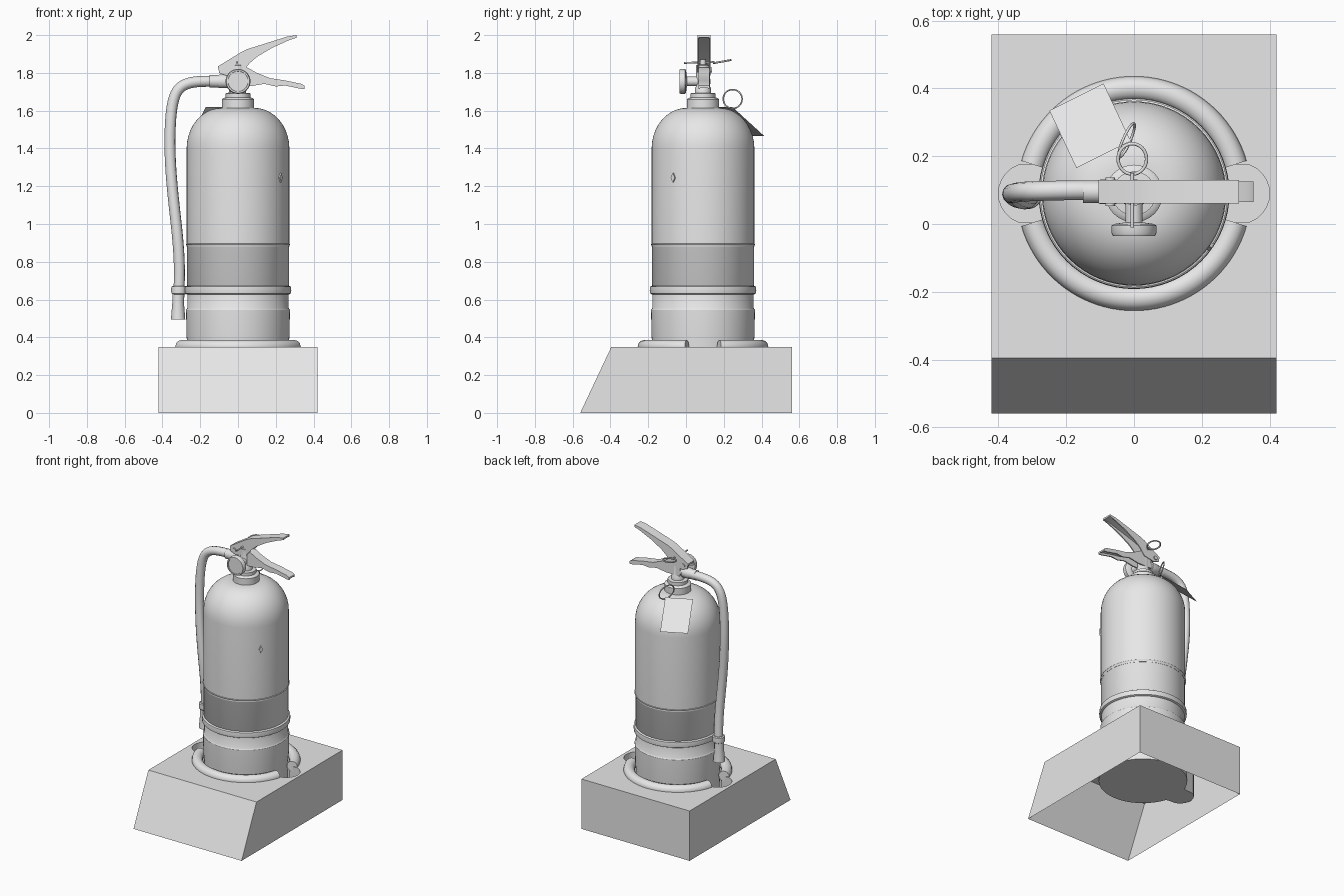
import bpy, bmesh, math
from math import cos, sin, pi, radians
from mathutils import Vector, Matrix

if "Cube" in bpy.data.objects:
    bpy.data.objects.remove(bpy.data.objects["Cube"])

CY = 0.09  # the tank axis lies behind the stand's centre
grey = bpy.data.materials.new("plain_grey")
grey.diffuse_color = (0.8, 0.8, 0.8, 1)
grey.use_nodes = True
grey.node_tree.nodes["Principled BSDF"].inputs["Base Color"].default_value = grey.diffuse_color


def finish(name, bm, smooth=None, recalc=True):
    if recalc:
        bmesh.ops.recalc_face_normals(bm, faces=bm.faces)
    me = bpy.data.meshes.new(name)
    bm.to_mesh(me)
    bm.free()
    me.materials.append(grey)
    ob = bpy.data.objects.new(name, me)
    bpy.context.collection.objects.link(ob)
    if smooth:
        bpy.ops.object.select_all(action='DESELECT')
        ob.select_set(True)
        bpy.context.view_layer.objects.active = ob
        bpy.ops.object.shade_smooth_by_angle(angle=radians(smooth))
    return ob


def lathe(name, profile, origin=(0, CY, 0), axis=(0, 0, 1), n=64, smooth=35):
    """Spin (radius, height) points around an axis; ends are capped."""
    bm = bmesh.new()
    rot = Vector((0, 0, 1)).rotation_difference(Vector(axis)).to_matrix()
    rings = [[bm.verts.new(rot @ Vector((r * cos(2 * pi * i / n), r * sin(2 * pi * i / n), h)) + Vector(origin))
              for i in range(n)] for r, h in profile]
    for a, b in zip(rings, rings[1:]):
        for i in range(n):
            j = (i + 1) % n
            bm.faces.new((a[i], a[j], b[j], b[i]))
    bm.faces.new(rings[0])
    bm.faces.new(rings[-1])
    return finish(name, bm, smooth)


def slab(name, pts, y0, y1):
    """Extrude an (x, z) outline between two y values."""
    bm = bmesh.new()
    a = [bm.verts.new((x, y0, z)) for x, z in pts]
    b = [bm.verts.new((x, y1, z)) for x, z in pts]
    bm.faces.new(a)
    bm.faces.new(b)
    for i in range(len(pts)):
        j = (i + 1) % len(pts)
        bm.faces.new((a[i], a[j], b[j], b[i]))
    return finish(name, bm, 30)


def tube(name, pts, r, kind='POLY', cyclic=False):
    cu = bpy.data.curves.new(name, 'CURVE')
    cu.dimensions = '3D'
    cu.bevel_depth, cu.bevel_resolution, cu.use_fill_caps = r, 4, True
    cu.resolution_u = 8
    sp = cu.splines.new(kind)
    sp.points.add(len(pts) - 1)
    for p, co in zip(sp.points, pts):
        p.co = (*co, 1)
    sp.use_cyclic_u = cyclic
    if kind == 'NURBS':
        sp.order_u, sp.use_endpoint_u = 4, True
    cu.materials.append(grey)
    ob = bpy.data.objects.new(name, cu)
    bpy.context.collection.objects.link(ob)
    return ob


# Stand: open-bottomed box with a sloped front and a recessed socket
bm = bmesh.new()
low = [bm.verts.new(p) for p in ((-.42, -.56, 0), (.42, -.56, 0), (.42, .56, 0), (-.42, .56, 0))]
top = [bm.verts.new(p) for p in ((-.42, -.395, .35), (.42, -.395, .35), (.42, .56, .35), (-.42, .56, .35))]
for i in range(4):
    j = (i + 1) % 4
    bm.faces.new((low[i], low[j], top[j], top[i]))
edges = [bm.edges.get((top[i], top[(i + 1) % 4])) for i in range(4)]
N, C, L = 128, .31, .09
rim = []
for i in range(N):
    t = 2 * pi * i / N
    d, s = .285, L * L - (C * sin(t)) ** 2
    if s > 0:  # round pockets on both sides of the socket
        d = max(d, C * abs(cos(t)) + math.sqrt(s))
    rim.append(bm.verts.new((d * cos(t), CY + d * sin(t), .35)))
edges += [bm.edges.new((rim[i], rim[(i + 1) % N])) for i in range(N)]
bmesh.ops.triangle_fill(bm, edges=edges, use_beauty=True)
floor = [bm.verts.new((v.co.x, v.co.y, .15)) for v in rim]
for i in range(N):
    j = (i + 1) % N
    bm.faces.new((rim[i], rim[j], floor[j], floor[i]))
bm.faces.new(floor)
bmesh.ops.recalc_face_normals(bm, faces=bm.faces)
for f in bm.faces:
    f.normal_update()
if any(f.normal.z < -.5 and f.calc_center_median().z > .3 for f in bm.faces):
    bmesh.ops.reverse_faces(bm, faces=bm.faces)
finish("stand", bm, 30, recalc=False)

# Padded rim around the socket, broken at the pockets
for name, a0 in (("rim_back", 16), ("rim_front", 196)):
    tube(name, [(.31 * cos(radians(a0 + 148 * i / 40)), CY + .31 * sin(radians(a0 + 148 * i / 40)), .35)
                for i in range(41)], .036)

# Tank: lower shell, recessed band, upper shell with dome
lathe("tank_bottom", [(.24, .155), (.265, .175), (.268, .36), (.272, .40), (.275, .545), (.268, .555), (.268, .68)])
lathe("tank_band", [(.262, .665), (.2705, .675), (.2705, .885), (.277, .894), (.262, .899)], smooth=60)
dome = [(.085 + .187 * cos(radians(a)), 1.40 + .215 * sin(radians(a))) for a in range(0, 91, 9)]
lathe("tank_top", [(.272, .88)] + dome)
lathe("neck_collar", [(.085, 1.60), (.085, 1.66), (.078, 1.667), (.065, 1.67), (.065, 1.692), (.04, 1.695)], n=32)

# Strap with a clip loop around the hose
strap = [(.272, .628), (.280, .633), (.282, .65), (.280, .668), (.272, .673)]
lathe("strap", strap)
lathe("hose_clip", [(.034, .628), (.04, .633), (.041, .65), (.04, .668), (.034, .673)], (-.313, .085, 0), n=24)

# Small mark on the tank wall
bm = bmesh.new()
bmesh.ops.create_cone(bm, cap_ends=True, segments=4, radius1=.013, radius2=.013, depth=.008,
                      matrix=Matrix.Translation((.226, CY - .158, 1.245)) @ Matrix.Rotation(radians(-35), 4, 'Z')
                      @ Matrix.Diagonal((1, 1, 2, 1)) @ Matrix.Rotation(pi / 2, 4, 'Y'))
finish("wall_mark", bm)

# Hose and nozzle
tube("hose", [(-.09, .1, 1.755), (-.17, .1, 1.757), (-.27, .098, 1.755), (-.34, .095, 1.70), (-.36, .09, 1.55),
              (-.362, .088, 1.36), (-.345, .075, 1.15), (-.318, .07, .93), (-.307, .08, .75),
              (-.313, .085, .64), (-.315, .085, .56)], .029, 'NURBS')
lathe("nozzle", [(.028, .495), (.038, .495), (.036, .52), (.031, .58), (.031, .63)], (-.317, .085, 0), n=24)

# Valve: body, hose fitting, gauge
lathe("valve_body", [(.042, 1.685), (.042, 1.72), (.036, 1.73), (.036, 1.84), (.015, 1.845), (.015, 1.87)], n=24)
lathe("hose_fitting", [(.028, 0), (.028, .05), (.036, .052), (.036, .10), (.033, .105), (.033, .15)],
      (0, .095, 1.755), (-1, 0, 0), n=24)
lathe("gauge", [(.025, -.09), (.025, -.01), (.06, -.005), (.066, 0), (.066, .022), (.062, .03), (.054, .03),
                (.053, .025)], (0, -.005, 1.755), (0, -1, 0), n=40)

# Top lever: a folded channel made of a top plate and two cheeks
ridge = [(-.105, 1.835), (.02, 1.912), (.05, 1.926), (.26, 1.992), (.31, 2.0)]
slab("lever_plate", ridge + [(x, z - .012) for x, z in reversed(ridge)], .06, .13)
cheek = ridge + [(.31, 1.986), (.27, 1.973), (.18, 1.932), (.10, 1.885), (.06, 1.85), (.02, 1.80), (-.06, 1.785),
                 (-.10, 1.80)]
for side, y in (("front", .06), ("back", .122)):
    slab("lever_cheek_" + side, cheek, y, y + .008)

# Lower carrying handle, also a channel
grip = [(-.04, 1.83), (.05, 1.828), (.10, 1.80), (.17, 1.772), (.25, 1.76), (.335, 1.742), (.352, 1.732)]
slab("grip_plate", grip + [(x, z - .012) for x, z in reversed(grip)], .065, .125)
web = grip + [(.352, 1.715), (.335, 1.715), (.25, 1.733), (.20, 1.728), (.14, 1.742), (.07, 1.73), (-.04, 1.73)]
for side, y in (("front", .065), ("back", .117)):
    slab("grip_web_" + side, web, y, y + .008)

# Pivot pin across the lever
lathe("pivot_pin", [(.014, -.042), (.014, .042)], (-.07, .095, 1.815), (0, 1, 0), n=16)

# Safety pin with its pull ring, and the wire loop holding the tag
tube("safety_pin", [(-.005, -.01, 1.853), (-.005, .15, 1.857)], .005)
tube("pull_ring", [(-.005 + .042 * cos(a), .192 + .045 * sin(a), 1.86 + .008 * sin(a))
                   for a in (2 * pi * i / 32 for i in range(32))], .005, cyclic=True)
tube("tag_loop", [(-.022 + .024 * cos(a + .5), .247 + .05 * cos(a), 1.662 + .05 * sin(a))
                  for a in (2 * pi * i / 32 for i in range(32))], .004, cyclic=True)

# Inspection tag lying down the back shoulder
bm = bmesh.new()
quad = [bm.verts.new(p) for p in ((-.17, .165, 1.62), (-.01, .245, 1.62), (-.09, .415, 1.465), (-.25, .335, 1.465))]
face = bm.faces.new(quad)
bmesh.ops.solidify(bm, geom=[face], thickness=.003)
finish("tag", bm)
